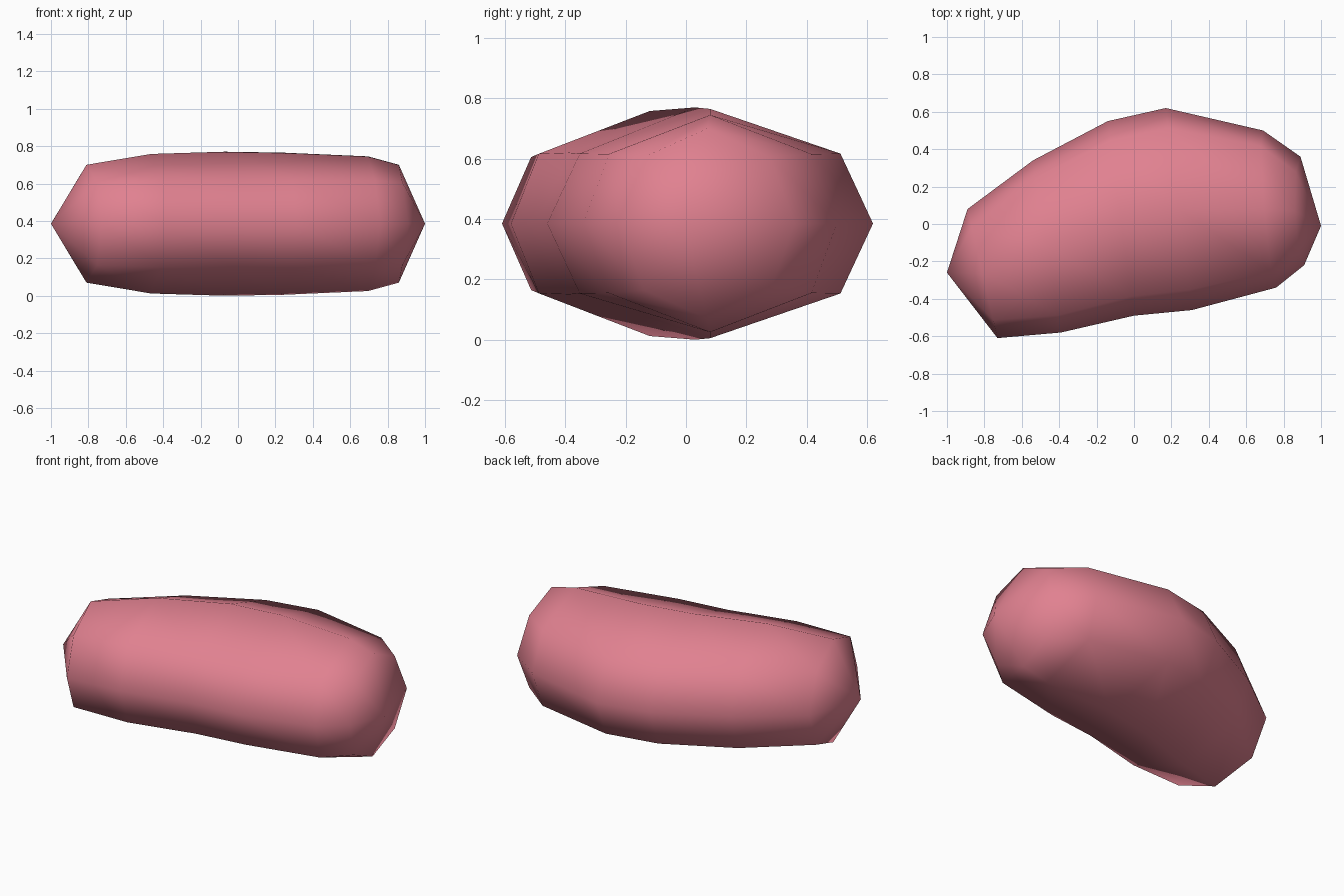
import bpy
import bmesh
from mathutils import Vector

if "Cube" in bpy.data.objects:
    bpy.data.objects.remove(bpy.data.objects["Cube"])

MID = 0.385  # height of the widest line

# Each ring: back edge (x, y), front edge (x, y), half height, ridge x shift, corner width, corner height
rings = [
    ((-0.89, 0.08), (-0.73, -0.61), 0.315, 0.0, 0.72, 0.70),
    ((-0.54, 0.34), (-0.39, -0.58), 0.373, 0.0, 0.80, 0.62),
    ((-0.14, 0.55), (0.00, -0.49), 0.385, 0.0, 0.80, 0.61),
    ((0.17, 0.62), (0.31, -0.46), 0.380, 0.0, 0.80, 0.61),
    ((0.69, 0.50), (0.76, -0.34), 0.360, -0.03, 0.80, 0.64),
    ((0.89, 0.36), (0.91, -0.22), 0.315, -0.04, 0.72, 0.70),
]


def add_ring(bm, back, front, height, shift, cw, ch):
    """Eight-sided cross-section spanning the back and front edges."""
    b, f = Vector((*back, MID)), Vector((*front, MID))
    centre, half = (b + f) / 2, (b - f) / 2
    section = [(1, 0), (cw, ch), (0, 1), (-cw, ch),
               (-1, 0), (-cw, -ch), (0, -1), (cw, -ch)]
    return [bm.verts.new(centre + half * u + Vector((shift * abs(v), 0, height * v)))
            for u, v in section]


bm = bmesh.new()
loops = [add_ring(bm, *r) for r in rings]
tips = [bm.verts.new((-1.0, -0.26, MID)), bm.verts.new((1.0, -0.01, MID))]

# Skin between the rings, then the pointed ends
for a, b in zip(loops, loops[1:]):
    for i in range(8):
        j = (i + 1) % 8
        bm.faces.new((a[i], a[j], b[j], b[i]))
for tip, loop in zip(tips, (loops[0], loops[-1])):
    for i in range(8):
        bm.faces.new((tip, loop[i], loop[(i + 1) % 8]))
bmesh.ops.recalc_face_normals(bm, faces=bm.faces[:])
for face in bm.faces:
    face.smooth = True

mesh = bpy.data.meshes.new("curved_body")
bm.to_mesh(mesh)
bm.free()
body = bpy.data.objects.new("curved_body", mesh)
bpy.context.collection.objects.link(body)

# Single rose pink colour
pink = bpy.data.materials.new("rose_pink")
pink.use_nodes = True
colour = (0.75, 0.22, 0.28, 1.0)
pink.diffuse_color = colour
pink.node_tree.nodes["Principled BSDF"].inputs["Base Color"].default_value = colour
mesh.materials.append(pink)
